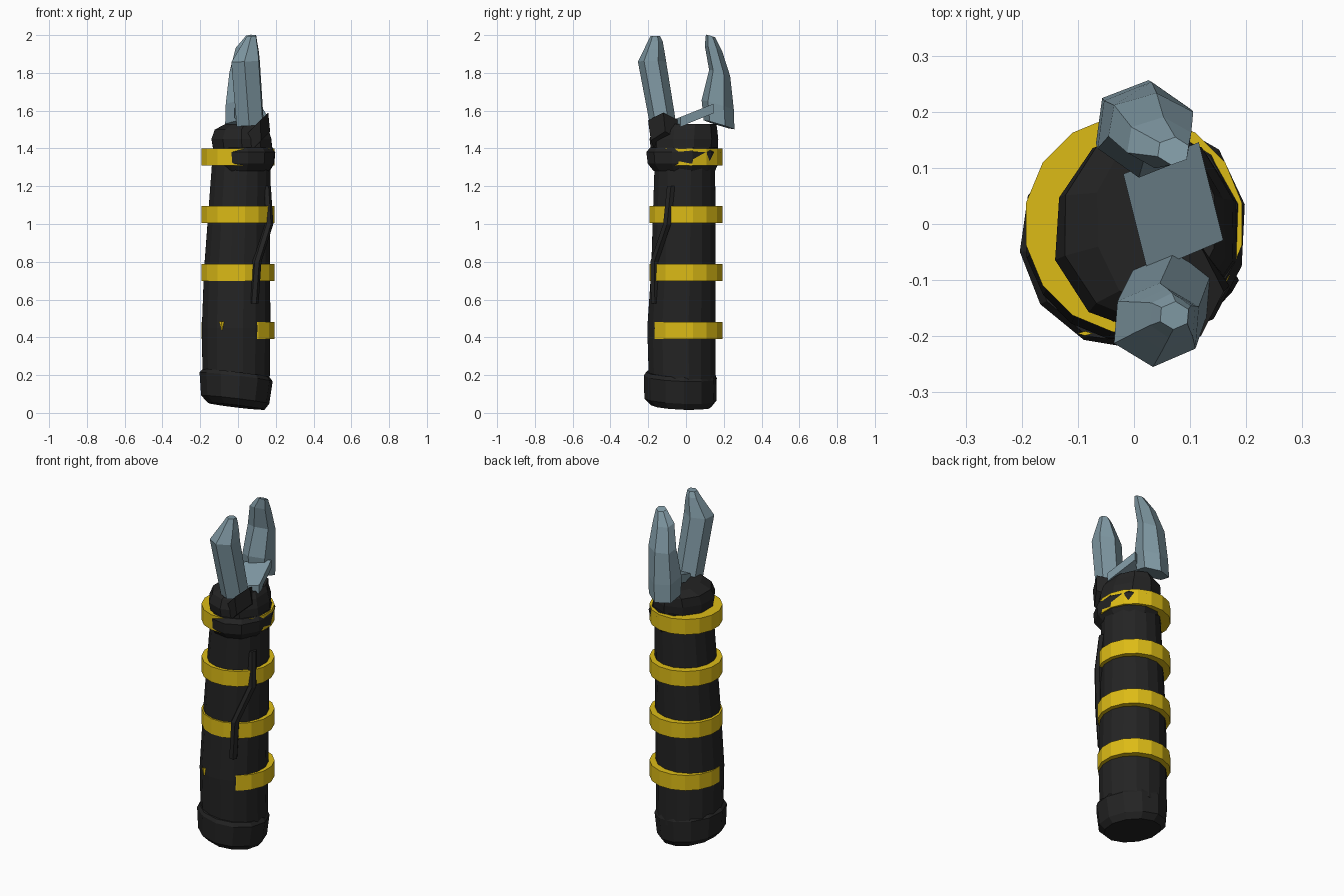
import bpy
import random
from math import cos, sin, tau

random.seed(4)
default_cube = bpy.data.objects.get("Cube")
if default_cube:
    bpy.data.objects.remove(default_cube)


def make_material(name, red, green, blue):
    material = bpy.data.materials.new(name)
    material.use_nodes = True
    colour = (red, green, blue, 1)
    material.diffuse_color = colour
    shader = material.node_tree.nodes["Principled BSDF"]
    shader.inputs["Base Color"].default_value = colour
    return material


black = make_material("charcoal rubber", .017, .017, .017)
yellow = make_material("warning yellow", .72, .5, .008)
steel = make_material("blue grey steel", .21, .31, .36)


def loft(name, material, sides, rings, phase=0.0, tilt=(0, 0), jitter=0.0):
    """Skin a stack of elliptical rings given as (z, centre x, centre y, radius x, radius y)."""
    vertices, faces = [], []
    for z, centre_x, centre_y, radius_x, radius_y in rings:
        for side in range(sides):
            angle = phase + tau * side / sides
            wobble = 1 + random.uniform(-jitter, jitter)
            offset_x = radius_x * wobble * cos(angle)
            offset_y = radius_y * wobble * sin(angle)
            lift = tilt[0] * offset_x + tilt[1] * offset_y
            vertices.append((centre_x + offset_x, centre_y + offset_y, z + lift))
    for start in range(0, len(vertices) - sides, sides):
        for side in range(sides):
            here, after = start + side, start + (side + 1) % sides
            faces.append((here, after, after + sides, here + sides))
    faces.append(tuple(reversed(range(sides))))
    faces.append(tuple(range(len(vertices) - sides, len(vertices))))

    mesh = bpy.data.meshes.new(name)
    mesh.from_pydata(vertices, [], faces)
    mesh.materials.append(material)
    part = bpy.data.objects.new(name, mesh)
    bpy.context.collection.objects.link(part)
    return part


# Tapering sleeve that leans slightly off the band axis
loft("sleeve", black, 16, [
    (.15, -.01, -.02, .18, .18),
    (.45, -.01, -.024, .184, .184),
    (.75, -.005, -.014, .178, .174),
    (1.4, .02, -.005, .155, .162),
], phase=.2, jitter=.006)

# Slanted boot at the lower end
loft("end_boot", black, 12, [
    (.035, -.01, -.025, .15, .16),
    (.07, -.015, -.03, .18, .19),
    (.19, -.01, -.03, .195, .195),
    (.21, -.01, -.03, .18, .185),
], phase=.1, tilt=(-.12, -.04), jitter=.008)

# Four evenly spaced bands around one vertical axis
band_height = .09
band_radius = .196
for number, place in enumerate(("lowest", "lower", "upper", "top")):
    base = .39 + .307 * number
    loft(place + "_band", yellow, 16,
         [(z, 0, 0, band_radius, band_radius) for z in (base, base + band_height)],
         phase=tau / 32)

# Raised seam climbing across the bands
seam_path = [(.58, .085, -.165), (.8, .1, -.168), (1, .163, -.1), (1.2, .15, -.08)]
loft("sleeve_seam", black, 6, [(*point, .024, .024) for point in seam_path])

# Small exposed chip of the lowest band
loft("band_chip", yellow, 4, [
    (.44, -.085, -.194, .003, .004),
    (.485, -.087, -.195, .014, .004),
])

# Lumpy collar covering part of the top band
loft("collar", black, 11, [
    (1.28, .03, -.01, .14, .165),
    (1.32, .036, -.014, .163, .193),
    (1.38, .036, -.014, .166, .196),
    (1.405, .03, -.01, .155, .18),
], phase=.25, jitter=.025)

# Wrist cap and the wedge that holds the front prong
loft("wrist_cap", black, 10, [
    (1.39, .025, -.01, .165, .175),
    (1.45, .02, -.01, .165, .18),
    (1.5, .02, -.005, .148, .172),
    (1.53, .04, .005, .11, .155),
], phase=.3, jitter=.02)
loft("fork_socket", black, 5, [
    (1.42, .1, -.11, .07, .08),
    (1.53, .1, -.12, .06, .085),
], tilt=(1, 0))

# Sloping saddle between the prongs
loft("fork_saddle", steel, 4, [
    (1.54, .07, .03, .1, .13),
    (1.59, .07, .03, .1, .13),
], phase=1.1, tilt=(0, .4))

# Two angular prongs, each tapering to a bent tip
loft("front_prong", steel, 6, [
    (1.52, .065, -.12, .08, .07),
    (1.86, .04, -.18, .084, .075),
    (1.92, .055, -.17, .06, .055),
    (1.965, .065, -.163, .04, .04),
    (1.995, .072, -.163, .028, .025),
], phase=.45, tilt=(.05, 0))
loft("back_prong", steel, 6, [
    (1.525, .015, .175, .09, .082),
    (1.63, .02, .168, .092, .086),
    (1.8, .03, .178, .082, .056),
    (1.93, .045, .145, .062, .046),
    (1.995, .07, .13, .03, .025),
], phase=.4, tilt=(.05, -.3))
